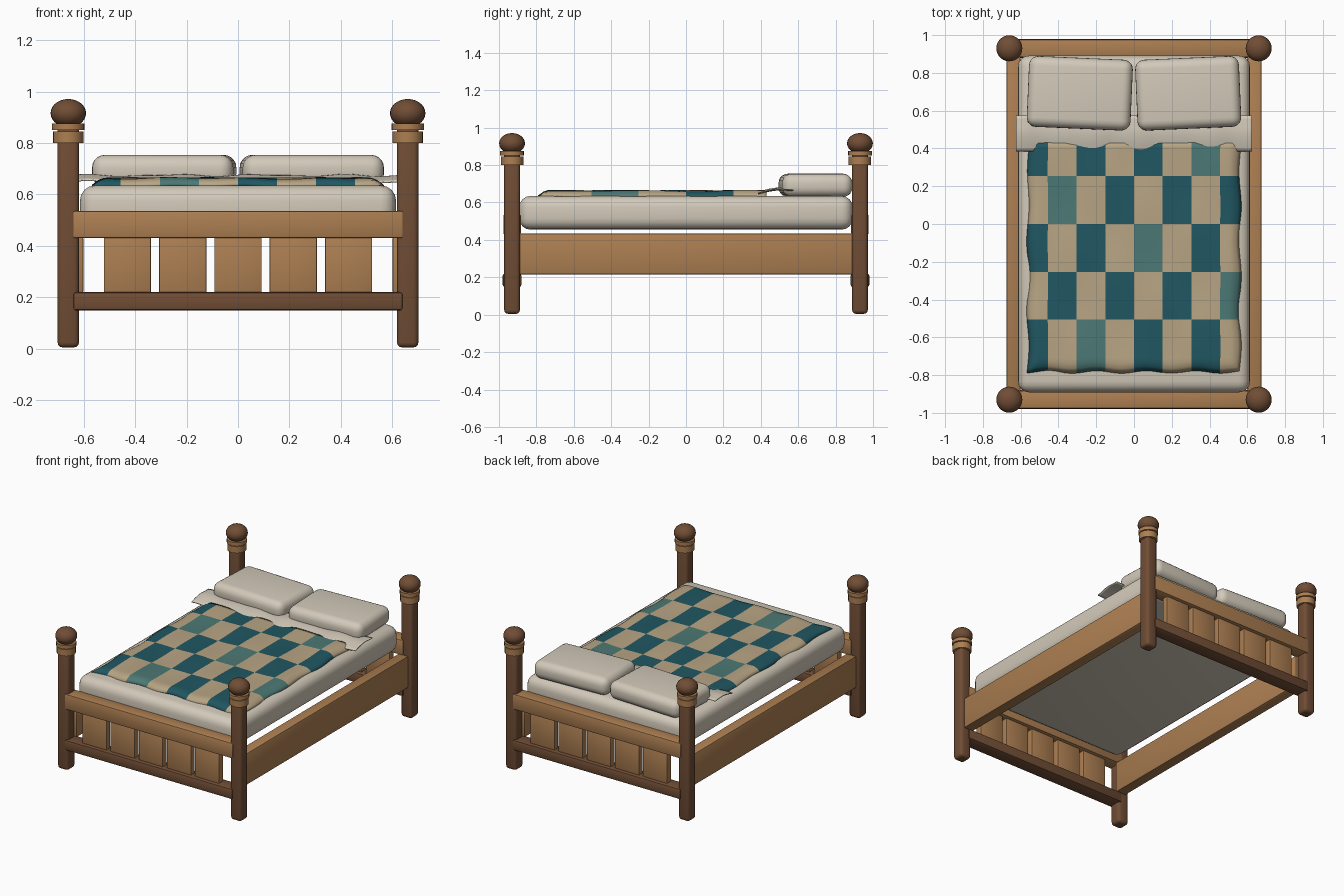
import bpy, bmesh, math
from mathutils import Matrix

if "Cube" in bpy.data.objects:
    bpy.data.objects.remove(bpy.data.objects["Cube"])


def material(name, hex_code):
    rgb = [int(hex_code[i:i + 2], 16) / 255 for i in (0, 2, 4)]
    lin = [c / 12.92 if c <= 0.04045 else ((c + 0.055) / 1.055) ** 2.4 for c in rgb]
    m = bpy.data.materials.new(name)
    m.diffuse_color = (*lin, 1)
    m.use_nodes = True
    bsdf = m.node_tree.nodes["Principled BSDF"]
    bsdf.inputs["Base Color"].default_value = (*lin, 1)
    bsdf.inputs["Roughness"].default_value = 0.8
    return m


LIGHT_WOOD = material("light wood", "ad7f52")
DARK_WOOD = material("dark wood", "704d35")
LINEN = material("linen", "d2c9b9")
TAN = material("tan patch", "b8a584")
TEAL = material("teal patch", "205762")
PALE_TEAL = material("pale teal patch", "4c7975")


def finish(name, bm, mats, angle=40):
    me = bpy.data.meshes.new(name)
    bm.to_mesh(me)
    bm.free()
    ob = bpy.data.objects.new(name, me)
    bpy.context.collection.objects.link(ob)
    for m in mats:
        me.materials.append(m)
    bpy.ops.object.select_all(action='DESELECT')
    ob.select_set(True)
    bpy.context.view_layer.objects.active = ob
    bpy.ops.object.shade_smooth_by_angle(angle=math.radians(angle))
    return ob


def box(name, centre, size, mat, bevel=0.008, segments=2, turn=0):
    bm = bmesh.new()
    bmesh.ops.create_cube(bm, size=1)
    bmesh.ops.scale(bm, vec=size, verts=bm.verts)
    bmesh.ops.bevel(bm, geom=bm.edges[:], offset=bevel, segments=segments,
                    profile=0.5, affect='EDGES')
    bm.transform(Matrix.Translation(centre) @ Matrix.Rotation(math.radians(turn), 4, 'Z'))
    return finish(name, bm, [mat])


def ring(name, x, y, low, high, radius):
    bm = bmesh.new()
    bmesh.ops.create_cone(bm, cap_ends=True, segments=20, radius1=radius,
                          radius2=radius, depth=high - low)
    bmesh.ops.translate(bm, verts=bm.verts, vec=(x, y, (low + high) / 2))
    return finish(name, bm, [LIGHT_WOOD])


def cloth(name, xs, ys, shape, mats, thickness, colour=None):
    """Grid sheet; shape maps (x, y) to a point, colour maps a cell to a slot."""
    bm = bmesh.new()
    rows = [[bm.verts.new(shape(x, y)) for x in xs] for y in ys]
    for j in range(len(ys) - 1):
        for i in range(len(xs) - 1):
            f = bm.faces.new((rows[j][i], rows[j][i + 1], rows[j + 1][i + 1], rows[j + 1][i]))
            if colour:
                f.material_index = colour((xs[i] + xs[i + 1]) / 2, (ys[j] + ys[j + 1]) / 2)
    ob = finish(name, bm, mats, 60)
    mod = ob.modifiers.new("thickness", 'SOLIDIFY')
    mod.thickness = thickness
    mod.offset = -1
    return ob


# Corner posts with collars and ball finials
POST_X, POST_Y = 0.66, 0.93
for sx, side in ((1, "left"), (-1, "right")):
    for sy, end in ((-1, "foot"), (1, "head")):
        tag = f"{end}_{side}"
        x, y = sx * POST_X, sy * POST_Y
        box(f"post_{tag}", (x, y, 0.44), (0.084, 0.084, 0.87), DARK_WOOD, 0.02, 3)
        ring(f"lower_collar_{tag}", x, y, 0.80, 0.845, 0.06)
        ring(f"upper_collar_{tag}", x, y, 0.85, 0.875, 0.0635)
        bm = bmesh.new()
        bmesh.ops.create_uvsphere(bm, u_segments=24, v_segments=14, radius=0.069)
        bmesh.ops.scale(bm, vec=(1, 1, 0.8), verts=bm.verts)
        bmesh.ops.translate(bm, verts=bm.verts, vec=(x, y, 0.916))
        finish(f"finial_{tag}", bm, [DARK_WOOD])
    # Long side rail
    box(f"side_rail_{side}", (sx * 0.638, 0, 0.325), (0.074, 1.8, 0.218), LIGHT_WOOD)

# Head and foot frames: top rail, bottom rail and five slats
for sy, end in ((-1, "foot"), (1, "head")):
    y = sy * POST_Y
    box(f"{end}_top_rail", (0, y, 0.483), (1.284, 0.094, 0.106), LIGHT_WOOD)
    box(f"{end}_bottom_rail", (0, y, 0.184), (1.284, 0.1, 0.072), DARK_WOOD, 0.012)
    for k in range(-2, 3):
        box(f"{end}_slat_{k + 3}", (k * 0.215, y, 0.325), (0.184, 0.045, 0.24),
            LIGHT_WOOD, 0.005)

# Mattress and pillows
box("mattress", (0, 0, 0.545), (1.23, 1.783, 0.18), LINEN, 0.06, 4)
for sx, side in ((1, "left"), (-1, "right")):
    box(f"pillow_{side}", (sx * 0.287, 0.692, 0.692), (0.55, 0.375, 0.124),
        LINEN, 0.05, 5, sx * 2.5)

# Patchwork blanket, its grid lines falling on the patch borders
PATCH_X, PATCH_Y = 0.152, 0.253


def blanket_shape(x, y):
    edge = min(0.565 - abs(x), y + 0.79)
    drop = max(0, 1 - edge / 0.06) ** 2 * 0.032
    ripple = 0.0025 * math.sin(21 * x + 1) * math.cos(9 * y) + 0.002 * math.sin(13 * y + 8 * x)
    px = x + 0.006 * math.sin(17 * y) * (abs(x) / 0.56) ** 8
    py = y + 0.007 * math.sin(24 * x) * (abs(y) / 0.79) ** 8
    return px, py, 0.663 - drop + ripple


def patch_colour(x, y):
    i = math.floor(x / PATCH_X) + 4
    j = 1 - math.floor(y / PATCH_Y)
    if j > 4:
        j = 4
    if (i + j) % 2:
        return 0
    return 2 if i == (3 * j + 6) % 8 else 1


cloth("blanket", [n * PATCH_X / 10 for n in range(-37, 38)],
      [n * PATCH_Y / 10 for n in range(-31, 18)],
      blanket_shape, [TAN, TEAL, PALE_TEAL], 0.008, patch_colour)


# Folded sheet lying across the blanket's top edge
def sheet_shape(x, y):
    t = (y - 0.385) / 0.19
    rise = 0.022 * math.sin(min(1, t * 1.6) * math.pi / 2) - 0.012 * max(0, t - 0.6)
    ripple = 0.003 * math.sin(19 * x) + 0.002 * math.sin(31 * x + 1)
    return x, y, 0.653 + rise + ripple


cloth("folded_sheet", [n * 0.0125 for n in range(-50, 51)],
      [0.385 + n * 0.019 for n in range(11)], sheet_shape, [LINEN], 0.006)
